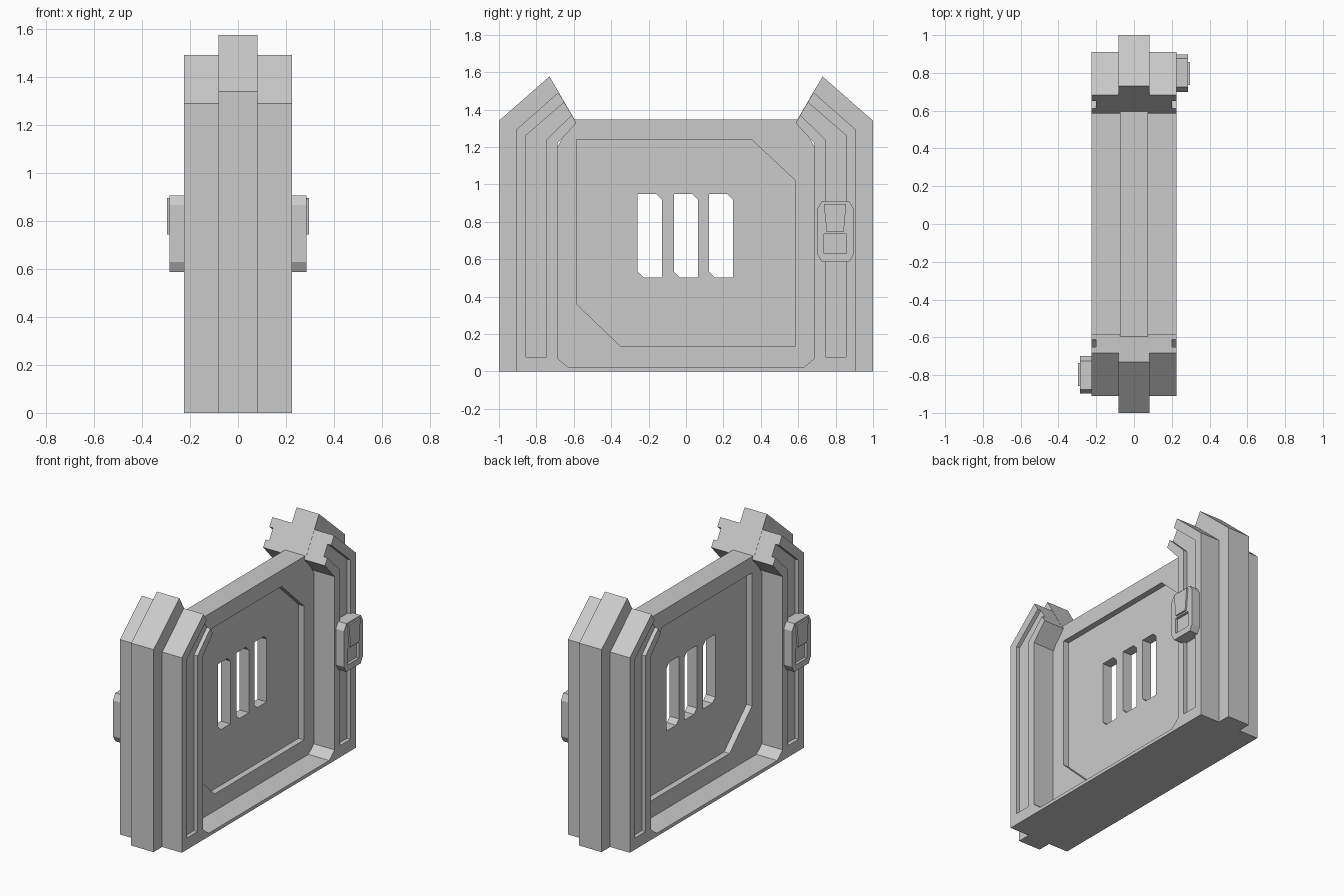
import bpy, bmesh

if "Cube" in bpy.data.objects:
    bpy.data.objects.remove(bpy.data.objects["Cube"])


def prism(name, profile, x0, x1, taper=1.0):
    """Extrude a (y, z) profile along x; taper scales the x1 end about its centre."""
    n = len(profile)
    cy = (min(p[0] for p in profile) + max(p[0] for p in profile)) / 2
    cz = (min(p[1] for p in profile) + max(p[1] for p in profile)) / 2
    bm = bmesh.new()
    a = [bm.verts.new((x0, y, z)) for y, z in profile]
    b = [bm.verts.new((x1, cy + (y - cy) * taper, cz + (z - cz) * taper)) for y, z in profile]
    bm.faces.new(a)
    bm.faces.new(b)
    for i in range(n):
        j = (i + 1) % n
        bm.faces.new((a[i], a[j], b[j], b[i]))
    bmesh.ops.recalc_face_normals(bm, faces=bm.faces[:])
    mesh = bpy.data.meshes.new(name)
    bm.to_mesh(mesh)
    bm.free()
    ob = bpy.data.objects.new(name, mesh)
    bpy.context.collection.objects.link(ob)
    return ob


def combine(target, other, op):
    """Apply a boolean and drop the helper."""
    other.hide_render = True
    mod = target.modifiers.new(op, 'BOOLEAN')
    mod.operation = op
    mod.solver = 'EXACT'
    mod.object = other
    bpy.context.view_layer.objects.active = target
    bpy.ops.object.modifier_apply(modifier=mod.name)
    bpy.data.objects.remove(other, do_unlink=True)


def flip(profile):
    return [(-y, z) for y, z in profile]


def cut_corner_box(y0, y1, z0, z1, c):
    """Rectangle with its low-left and top-right corners cut off."""
    return [(y0, z0 + c), (y0 + c, z0), (y1, z0), (y1, z1 - c), (y1 - c, z1), (y0, z1)]


# Wide outer frame: two posts joined by a low sill
half = [(0.91, 0), (0.91, 1.29), (0.682, 1.492), (0.586, 1.328),
        (0.688, 1.217), (0.688, 0.07), (0.63, 0.022)]
barrier = prism("barrier_wall", half + flip(half)[::-1], -0.226, 0.226)

# Thin wall slab and the projecting spines of both posts
wall = [(-0.75, 0), (0.75, 0), (0.75, 1.1), (0.598, 1.348), (-0.598, 1.348), (-0.75, 1.1)]
combine(barrier, prism("slab", wall, -0.074, 0.074), 'UNION')
spine = [(1, 0), (1, 1.34), (0.73, 1.577), (0.595, 1.345), (0.72, 1.2), (0.72, 0)]
for prof in (spine, flip(spine)):
    combine(barrier, prism("spine", prof, -0.082, 0.082), 'UNION')

# Recessed panels and post grooves on both faces
panel = [(-0.585, 0.36), (-0.35, 0.135), (0.585, 0.135),
         (0.585, 1.02), (0.35, 1.24), (-0.585, 1.24)]
groove = [(0.855, 0.077), (0.855, 1.262), (0.59, 1.492), (0.54, 1.44),
          (0.745, 1.24), (0.745, 0.077)]
for s in (-1, 1):
    combine(barrier, prism("panel_cut", panel, s * 0.034, s * 0.15), 'DIFFERENCE')
    for prof in (groove, flip(groove)):
        combine(barrier, prism("groove_cut", prof, s * 0.2, s * 0.3), 'DIFFERENCE')

# Three vision slots
for y in (-0.193, 0.0, 0.187):
    slot = cut_corner_box(y - 0.065, y + 0.065, 0.503, 0.948, 0.03)
    combine(barrier, prism("slot_cut", slot, -0.2, 0.2), 'DIFFERENCE')

# Control boxes: one on each face, at opposite ends
box = [(0.7, 0.63), (0.725, 0.588), (0.875, 0.588), (0.898, 0.63),
       (0.898, 0.867), (0.875, 0.907), (0.725, 0.907), (0.7, 0.867)]
tab = [(0.752, 0.745), (0.843, 0.745), (0.857, 0.896), (0.737, 0.896)]
window = [(0.737, 0.63), (0.857, 0.63), (0.857, 0.735), (0.737, 0.735)]
for s, side in ((1, "right"), (-1, "left")):
    pos = lambda prof: prof if s > 0 else flip(prof)
    body = prism("control_box_" + side, pos(box), s * 0.205, s * 0.286)
    combine(body, prism("tab", pos(tab), s * 0.25, s * 0.297), 'UNION')
    combine(body, prism("window_cut", pos(window), s * 0.268, s * 0.35), 'DIFFERENCE')
